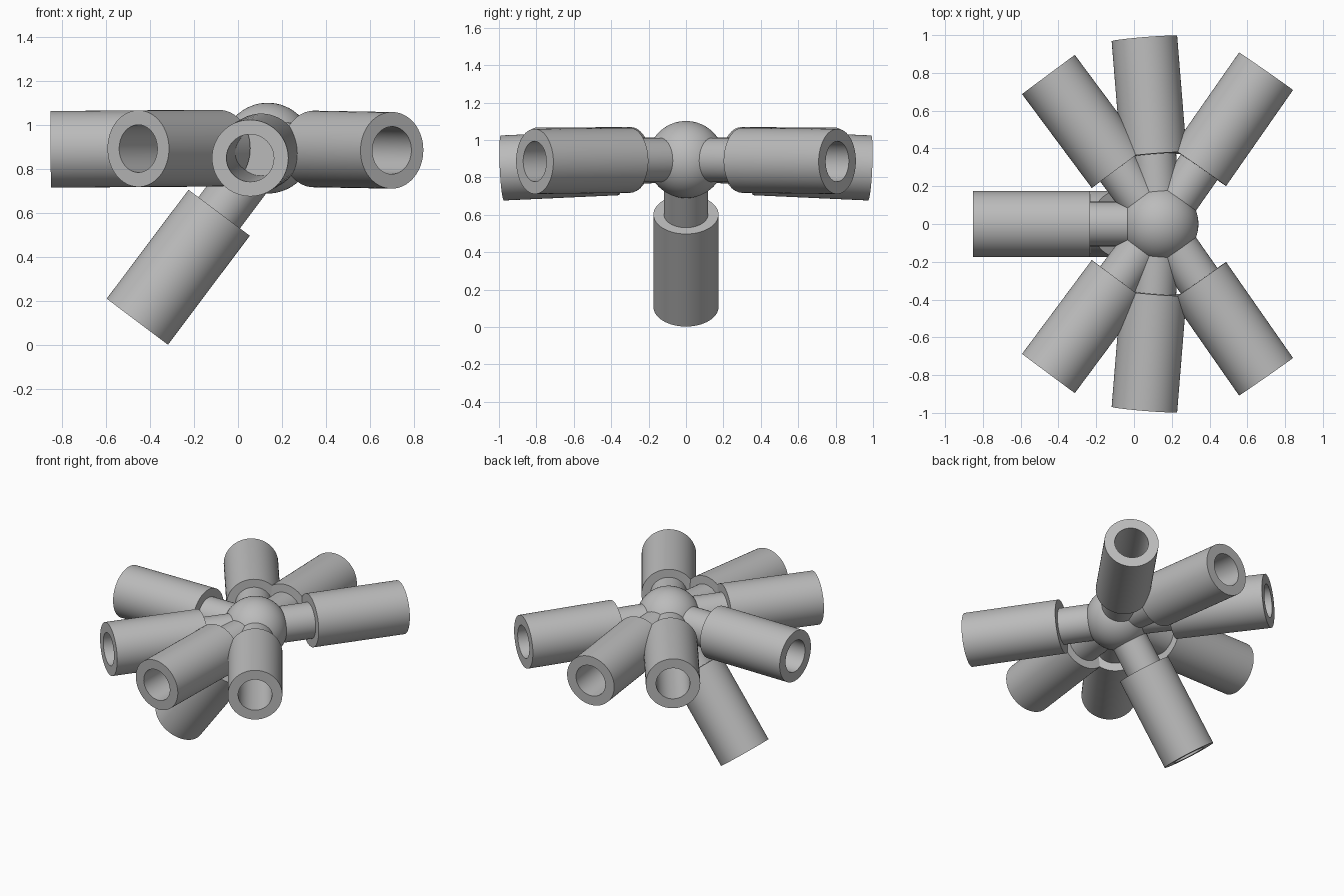
import bpy
import bmesh
import math
from mathutils import Vector

if "Cube" in bpy.data.objects:
    bpy.data.objects.remove(bpy.data.objects["Cube"], do_unlink=True)

HUB = Vector((0.135, 0, 0.895))
HUB_RADIUS = 0.206
ROD_RADIUS, TUBE_RADIUS, BORE_RADIUS = 0.118, 0.174, 0.108
TUBE_START, BORE_FLOOR, TUBE_END = 0.367, 0.385, 0.986
SEGMENTS = 64

grey = bpy.data.materials.new("plain grey")
grey.use_nodes = True
color = (0.5, 0.5, 0.5, 1)
grey.diffuse_color = color
grey.node_tree.nodes["Principled BSDF"].inputs["Base Color"].default_value = color


def finish(obj, name):
    obj.name = name
    obj.data.materials.append(grey)
    bpy.ops.object.select_all(action="DESELECT")
    obj.select_set(True)
    bpy.context.view_layer.objects.active = obj
    bpy.ops.object.shade_smooth_by_angle(angle=math.radians(35))


def lathe(name, profile, direction):
    """Spin a (radius, distance) profile about an axis leaving the hub."""
    bm = bmesh.new()
    verts = [bm.verts.new((r, 0, d)) for r, d in profile]
    edges = [bm.edges.new(pair) for pair in zip(verts, verts[1:])]
    bmesh.ops.spin(bm, geom=verts + edges, cent=(0, 0, 0), axis=(0, 0, 1),
                   angle=math.tau, steps=SEGMENTS)
    bmesh.ops.remove_doubles(bm, verts=bm.verts, dist=0.0001)
    bmesh.ops.recalc_face_normals(bm, faces=bm.faces)
    mesh = bpy.data.meshes.new(name)
    bm.to_mesh(mesh)
    bm.free()
    obj = bpy.data.objects.new(name, mesh)
    bpy.context.collection.objects.link(obj)
    obj.rotation_mode = "QUATERNION"
    obj.rotation_quaternion = Vector(direction).to_track_quat("Z", "Y")
    obj.location = HUB
    finish(obj, name)


def arm(name, direction):
    # Thin connecting rod, then a thick tube with a blind bore
    lathe(name + "_rod", [(0, 0.05), (ROD_RADIUS, 0.05),
                          (ROD_RADIUS, TUBE_START + 0.005),
                          (0, TUBE_START + 0.005)], direction)
    lathe(name + "_tube", [(0, TUBE_START), (TUBE_RADIUS, TUBE_START),
                           (TUBE_RADIUS, TUBE_END), (BORE_RADIUS, TUBE_END),
                           (BORE_RADIUS, BORE_FLOOR), (0, BORE_FLOOR)], direction)


# Central ball
bpy.ops.mesh.primitive_uv_sphere_add(segments=SEGMENTS, ring_count=32,
                                     radius=HUB_RADIUS, location=HUB)
finish(bpy.context.object, "hub_ball")

# Single arms in the middle plane
arm("right_arm", (-1, 0, -0.005))
arm("lower_arm", (-0.59, 0, -0.785))

# Arms mirrored front to back
for side, y in (("front", -1), ("back", 1)):
    arm(side + "_left_arm", (0.565, 0.81 * y, -0.01))
    arm(side + "_middle_arm", (-0.08, 0.982 * y, -0.045))
    arm(side + "_right_arm", (-0.587, 0.79 * y, -0.002))
